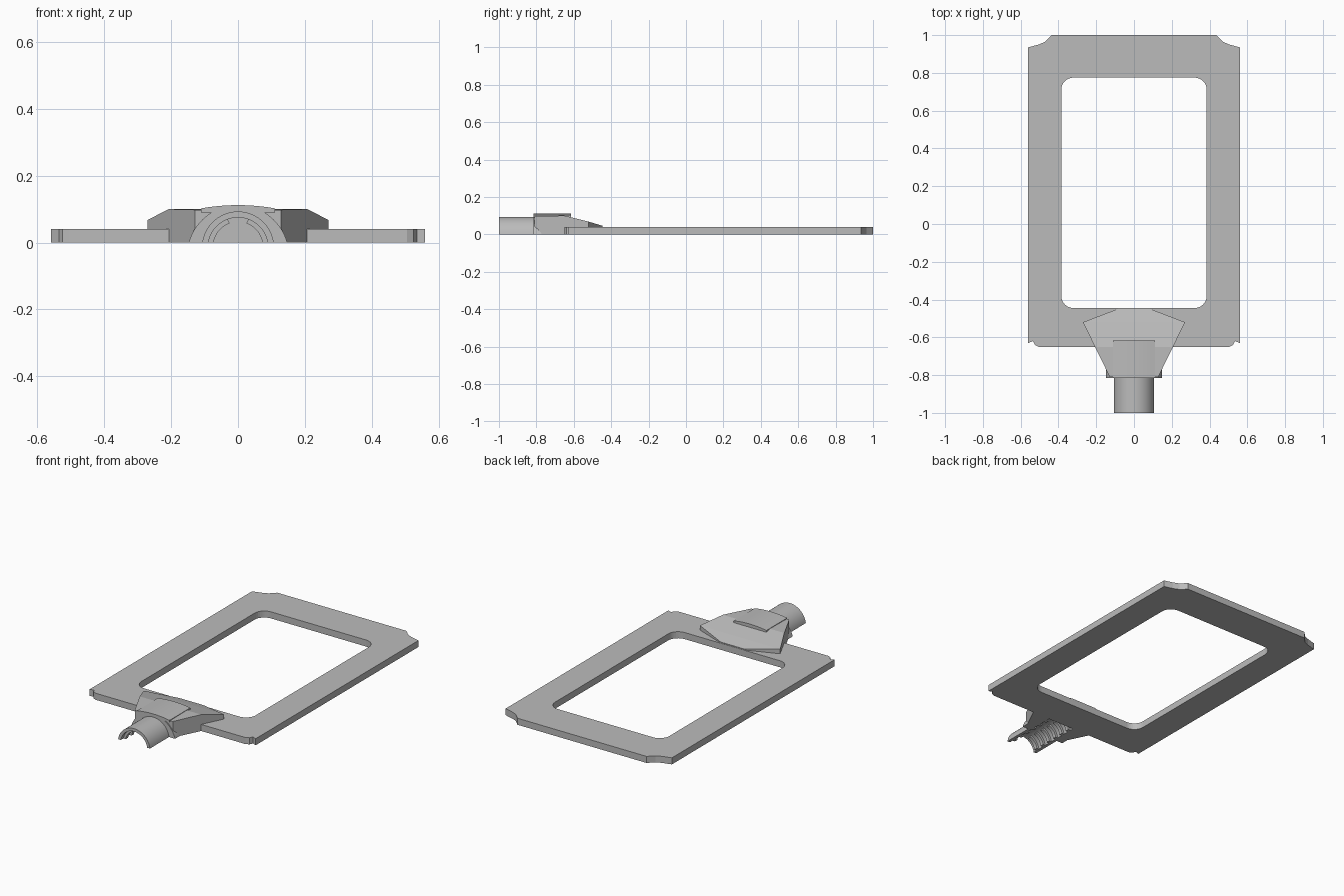
import bpy, bmesh
from math import asin, cos, sin, pi, radians

if "Cube" in bpy.data.objects:
    bpy.data.objects.remove(bpy.data.objects["Cube"], do_unlink=True)

COLOUR = (0.5, 0.5, 0.5, 1)
grey = bpy.data.materials.new("plain grey")
grey.use_nodes = True
grey.diffuse_color = COLOUR
grey.node_tree.nodes["Principled BSDF"].inputs["Base Color"].default_value = COLOUR


def finish(name, bm, smooth=False):
    bmesh.ops.recalc_face_normals(bm, faces=bm.faces)
    mesh = bpy.data.meshes.new(name)
    bm.to_mesh(mesh)
    bm.free()
    mesh.materials.append(grey)
    obj = bpy.data.objects.new(name, mesh)
    bpy.context.collection.objects.link(obj)
    if smooth:
        bpy.ops.object.select_all(action="DESELECT")
        bpy.context.view_layer.objects.active = obj
        obj.select_set(True)
        bpy.ops.object.shade_smooth_by_angle(angle=radians(35))
    return obj


def extrude(bm, faces, offset):
    new = bmesh.ops.extrude_face_region(bm, geom=faces)["geom"]
    verts = [v for v in new if isinstance(v, bmesh.types.BMVert)]
    bmesh.ops.translate(bm, verts=verts, vec=offset)


def mirrored(half):
    return half + [(-x, y) for x, y in reversed(half)]


def arc(radius, centre, start, end, steps=24):
    """Points in x, z along an arc; start None means the z = 0 plane."""
    ground = asin(-centre / radius)
    a = ground if start is None else start
    b = pi - ground if end is None else end
    angles = [a + (b - a) * i / steps for i in range(steps + 1)]
    return [(radius * cos(t), centre + radius * sin(t)) for t in angles]


def arch(name, outer, inner, y0, y1, start=None, end=None):
    """Extrude the band between two arcs, each given as radius and centre."""
    bm = bmesh.new()
    rows = [[bm.verts.new((x, y0, z)) for x, z in arc(r, c, start, end)]
            for r, c in (outer, inner)]
    o, i = rows
    faces = [bm.faces.new((o[k], o[k + 1], i[k + 1], i[k])) for k in range(len(o) - 1)]
    extrude(bm, faces, (0, y1 - y0, 0))
    return finish(name, bm, True)


# Flat frame with notched corners and a rounded opening
outline = mirrored([(0.505, -0.65), (0.525, -0.64), (0.535, -0.62), (0.56, -0.63),
                    (0.56, 0.935), (0.505, 0.95), (0.47, 0.965), (0.435, 1.0)])
R = 0.065
opening = []
for cx, cy, a in ((0.385 - R, 0.775 - R, 0), (-0.385 + R, 0.775 - R, 90),
                  (-0.385 + R, -0.445 + R, 180), (0.385 - R, -0.445 + R, 270)):
    for k in range(9):
        t = radians(a + 90 * k / 8)
        opening.append((cx + R * cos(t), cy + R * sin(t)))
bm = bmesh.new()
edges = []
for loop in (outline, opening):
    vs = [bm.verts.new((x, y, 0)) for x, y in loop]
    edges += [bm.edges.new((vs[k - 1], vs[k])) for k in range(len(vs))]
bmesh.ops.triangle_fill(bm, edges=edges, use_beauty=True, normal=(0, 0, 1))
extrude(bm, bm.faces[:], (0, 0, 0.04))
finish("frame", bm)

# Wedge joining the frame and the socket: flat on top, then sloping to the opening
bm = bmesh.new()
for x, y, low, high in ((0.128, -0.81, 0, 0.098), (0.207, -0.65, 0, 0.1),
                        (0.27, -0.52, 0.02, 0.068), (0.08, -0.447, 0.02, 0.046)):
    for s in (-1, 1):
        for z in (low, high):
            bm.verts.new((s * x, y, z))
bmesh.ops.convex_hull(bm, input=bm.verts[:])
bmesh.ops.dissolve_limit(bm, angle_limit=radians(1), verts=bm.verts[:], edges=bm.edges[:])
wedge = finish("wedge", bm)

# Hollow the wedge with a round cutter
bm = bmesh.new()
face = bm.faces.new([bm.verts.new((0.09 * cos(k * pi / 24), -0.9, -0.015 + 0.09 * sin(k * pi / 24)))
                     for k in range(48)])
extrude(bm, [face], (0, 0.249, 0))
cutter = finish("socket_cutter", bm)
cutter.hide_render = True
mod = wedge.modifiers.new("socket", "BOOLEAN")
mod.operation = "DIFFERENCE"
mod.solver = "EXACT"
mod.object = cutter
bpy.context.view_layer.update()
carved = bpy.data.meshes.new_from_object(
    wedge.evaluated_get(bpy.context.evaluated_depsgraph_get()))
wedge.modifiers.clear()
wedge.data = carved
bpy.data.objects.remove(cutter, do_unlink=True)

# Half socket tube and the collar around its root
BORE = (0.09, -0.015)
arch("socket_tube", (0.108, -0.015), BORE, -1.0, -0.8)
arch("collar", (0.153, -0.041), BORE, -0.816, -0.652)

# Gently arched plate on top of the wedge
bm = bmesh.new()
top = [(x / 100, 0.112 - 0.8 * (x / 100) ** 2) for x in range(-11, 12, 2)]
face = bm.faces.new([bm.verts.new((x, -0.816, z))
                     for x, z in top + [(0.11, 0.09), (-0.11, 0.09)]])
extrude(bm, [face], (0, 0.2, 0))
finish("top_plate", bm, True)

# Inner grip ribs, split by a channel along the top
GAP = radians(70)
for n in range(6):
    y = -0.975 + n * 0.056
    for side, a, b in (("left", None, GAP), ("right", pi - GAP, None)):
        arch(f"grip_rib_{side}_{n + 1}", (0.093, -0.015), (0.074, -0.012), y, y + 0.022, a, b)
